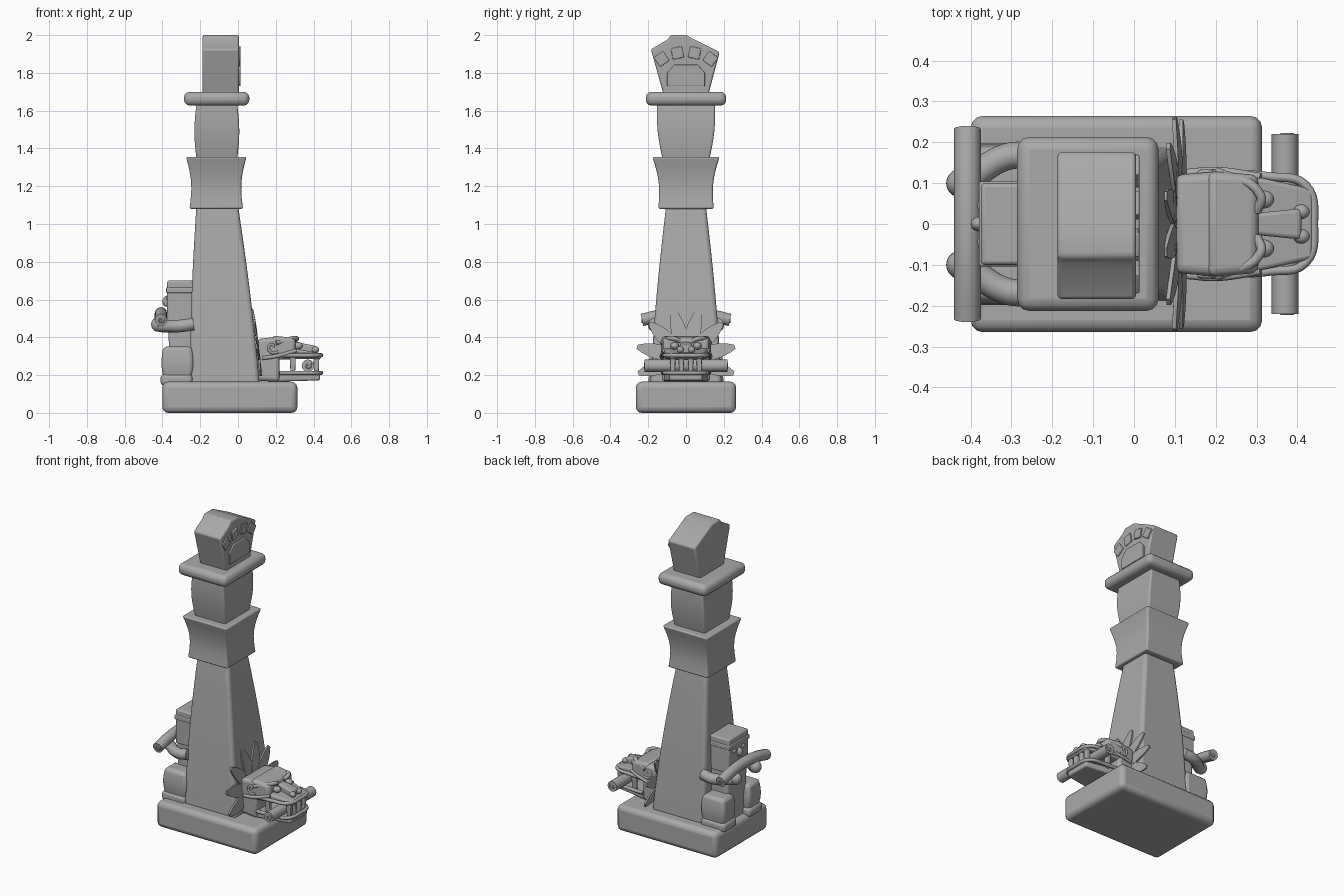
import bpy, bmesh, math
from mathutils import Vector

default_cube = bpy.data.objects.get("Cube")
if default_cube:
    bpy.data.objects.remove(default_cube, do_unlink=True)

GREY = (0.4, 0.4, 0.4, 1)
stone = bpy.data.materials.new("grey_stone")
stone.use_nodes = True
stone.diffuse_color = GREY
stone.node_tree.nodes["Principled BSDF"].inputs["Base Color"].default_value = GREY
SIDES = (("right", -1), ("left", 1))


def finish(ob, bevel=0):
    """Give an object its material, rounded edges and shading."""
    ob.data.materials.append(stone)
    bpy.ops.object.select_all(action="DESELECT")
    ob.select_set(True)
    bpy.context.view_layer.objects.active = ob
    if bevel:
        modifier = ob.modifiers.new("rounded_edges", "BEVEL")
        modifier.width = bevel
        modifier.segments = 3
        modifier.limit_method = "ANGLE"
        modifier.angle_limit = math.radians(35)
    if ob.type == "MESH":
        bpy.ops.object.shade_smooth_by_angle(angle=math.radians(40))


def skin(name, rings, bevel=0):
    """Closed solid through a list of matching point rings."""
    bm = bmesh.new()
    loops = [[bm.verts.new(point) for point in ring] for ring in rings]
    count = len(loops[0])
    for lower, upper in zip(loops, loops[1:]):
        for i in range(count):
            j = (i + 1) % count
            bm.faces.new((lower[i], lower[j], upper[j], upper[i]))
    bm.faces.new(reversed(loops[0]))
    bm.faces.new(loops[-1])
    bmesh.ops.recalc_face_normals(bm, faces=bm.faces)
    mesh = bpy.data.meshes.new(name)
    bm.to_mesh(mesh)
    bm.free()
    ob = bpy.data.objects.new(name, mesh)
    bpy.context.collection.objects.link(ob)
    finish(ob, bevel)


def block(name, start, end, first, last=None, bulge=0, bevel=0.02, along="z"):
    """Tapered block between two centres; first and last are its end half sizes."""
    start, end = Vector(start), Vector(end)
    first = Vector(first)
    last = Vector(last or first)
    side = Vector((1, 0, 0)) if along == "z" else Vector((0, 0, 1))
    across = Vector((0, 1, 0))
    steps = 8 if bulge else 1
    rings = []
    for step in range(steps + 1):
        f = step / steps
        centre = start.lerp(end, f)
        half = first.lerp(last, f)
        swell = bulge * math.sin(math.pi * f)
        a, b = side * (half.x + swell), across * (half.y + swell)
        rings.append([centre - a - b, centre + a - b, centre + a + b, centre - a + b])
    skin(name, rings, bevel)


def plate(name, profile, back, front, bevel):
    """Extrude a (y, z) profile along x."""
    skin(name, [[(x, y, z) for y, z in profile] for x in (back, front)], bevel)


def tube(name, points, radius):
    curve = bpy.data.curves.new(name, "CURVE")
    curve.dimensions = "3D"
    curve.bevel_depth = radius
    curve.use_fill_caps = True
    curve.resolution_u = 6
    spline = curve.splines.new("BEZIER")
    spline.bezier_points.add(len(points) - 1)
    for knot, point in zip(spline.bezier_points, points):
        knot.co = point
        knot.handle_left_type = knot.handle_right_type = "AUTO"
    ob = bpy.data.objects.new(name, curve)
    bpy.context.collection.objects.link(ob)
    finish(ob)


def spiral(name, centre, growth, turns):
    """Flat scroll in the x-z plane, thicker when it is larger."""
    steps = [math.pi / 4 * k for k in range(int(turns * 8))]
    tube(name, [Vector(centre) + Vector((math.cos(a), 0, math.sin(a))) * growth * a for a in steps], growth)


def ball(name, location, size):
    bpy.ops.mesh.primitive_uv_sphere_add(segments=20, ring_count=12, location=location)
    ob = bpy.context.object
    ob.name = name
    ob.scale = size
    finish(ob)


# Plinth, shaft and stacked mouldings
block("base", (-0.043, 0, 0), (-0.043, 0, 0.165), (0.357, 0.265), bevel=0.03)
block("shaft", (-0.07, 0, 0.15), (-0.11, 0, 1.1), (0.185, 0.19), (0.11, 0.105), bulge=0.008)
block("collar", (-0.115, 0, 1.08), (-0.115, 0, 1.355), (0.142, 0.147), (0.16, 0.178), bulge=-0.018, bevel=0.01)
block("neck", (-0.112, 0, 1.34), (-0.112, 0, 1.64), (0.107, 0.123), (0.107, 0.153), bulge=0.012, bevel=0.01)
block("slab", (-0.113, 0, 1.627), (-0.113, 0, 1.7), (0.173, 0.213), bevel=0.03)

# Crown block with a carved paw on its face
plate("crown", [(-0.12, 1.69), (0.12, 1.69), (0.178, 1.91), (0, 2), (-0.08, 2), (-0.1, 1.975), (-0.186, 1.925)],
      back=-0.187, front=0.005, bevel=0.01)
plate("paw_pad", [(-0.1, 1.73), (0.1, 1.73), (0.1, 1.8), (0.06, 1.845), (-0.06, 1.845), (-0.1, 1.8)],
      back=0, front=0.013, bevel=0.004)
for toe in range(4):
    lean = math.radians(36 - 24 * toe)
    middle = Vector((-0.22 * math.sin(lean), 1.72 + 0.19 * math.cos(lean)))
    right = Vector((math.cos(lean), math.sin(lean))) * 0.03
    up = Vector((-right.y, right.x))
    plate("paw_toe", [middle - right - up, middle + right - up, middle + right + up, middle - right + up],
          back=0, front=0.013, bevel=0.004)

# Feather fan behind the beast head
for side, sign in SIDES:
    for feather in range(4):
        lean = math.radians(15 + 31 * feather)
        outward = Vector((0, sign * math.sin(lean), math.cos(lean)))
        across = outward.cross(Vector((1, 0, 0)))
        edges = {-1: [], 1: []}
        for step in range(10):
            f = step / 10 + 0.05
            for edge, row in edges.items():
                point = outward * 0.28 * f + across * edge * 0.04 * math.sin(math.pi * f) ** 0.7
                point.z += 0.29
                point.x = 0.14 - point.z * 0.12 + 0.008 * math.sin(math.pi * f)
                row.append(point)
        outline = edges[-1] + edges[1][::-1]
        thickness = Vector((0.005, 0, 0))
        skin(side + "_feather", [[p - thickness for p in outline], [p + thickness for p in outline]])

# Beast head: skull, brow, snout and jaw, lofted forwards
block("beast_skull", (0.1, 0, 0.28), (0.22, 0, 0.285), (0.11, 0.12), (0.12, 0.13), along="x")
block("beast_brow", (0.18, 0, 0.345), (0.305, 0, 0.34), (0.065, 0.13), (0.055, 0.12), along="x")
block("beast_snout", (0.28, 0, 0.315), (0.44, 0, 0.3), (0.03, 0.12), (0.015, 0.085), bevel=0.01, along="x")
block("beast_nose", (0.28, 0, 0.34), (0.41, 0, 0.33), (0.04, 0.025), (0.025, 0.038), bevel=0.01, along="x")
block("beast_jaw", (0.18, 0, 0.19), (0.435, 0, 0.19), (0.025, 0.12), (0.018, 0.085), bevel=0.01, along="x")
for name, height in (("upper_lip", 0.305), ("lower_lip", 0.212)):
    half_lip = [(0.22, 0.122, height), (0.33, 0.116, height), (0.42, 0.095, height)]
    mirrored = [(x, -y, z) for x, y, z in reversed(half_lip)]
    tube(name, half_lip + [(0.44, 0, height)] + mirrored, 0.011)

for side, sign in SIDES:
    ball(side + "_beast_eye", (0.318, sign * 0.06, 0.355), (0.025, 0.022, 0.02))
    ball(side + "_nostril", (0.41, sign * 0.03, 0.335), (0.02, 0.018, 0.018))
    tube(side + "_brow_ridge", [(0.3, sign * 0.03, 0.38), (0.31, sign * 0.07, 0.395), (0.2, sign * 0.128, 0.37)], 0.012)
    tube(side + "_cheek_fold", [(0.13, sign * 0.125, 0.29), (0.2, sign * 0.13, 0.3), (0.31, sign * 0.115, 0.33)], 0.01)
    spiral(side + "_cheek_curl", (0.185, sign * 0.126, 0.35), growth=0.007, turns=1)
    for x, y in ((0.415, 0.07), (0.415, 0.025), (0.29, 0.105)):
        block(side + "_fang", (x, sign * y, 0.2), (x, sign * y, 0.3), (0.012, 0.011), (0.016, 0.015), bevel=0.005)


def roll(name, x, z, half_length, arch):
    """Rolled bundle along y, with a scroll on each end."""
    stops = [step / 2 for step in range(-2, 3)]
    tube(name, [(x, half_length * s, z - arch * s * s) for s in stops], 0.033)
    for side, sign in SIDES:
        spiral(name + "_" + side + "_scroll", (x, sign * half_length, z - arch), growth=0.003, turns=1.25)


roll("jaw_roll", x=0.37, z=0.25, half_length=0.22, arch=0)
roll("held_roll", x=-0.408, z=0.527, half_length=0.233, arch=0.035)

# Seated figure against the back of the shaft
block("figure_torso", (-0.29, 0, 0.15), (-0.3, 0, 0.5), (0.07, 0.1))
block("figure_head", (-0.3, 0, 0.48), (-0.3, 0, 0.7), (0.075, 0.1), bevel=0.01)
block("figure_headband", (-0.3, 0, 0.635), (-0.3, 0, 0.665), (0.08, 0.104), bevel=0.006)
ball("figure_nose", (-0.38, 0, 0.59), (0.02, 0.018, 0.028))
for side, sign in SIDES:
    leg_y = sign * 0.13
    ball(side + "_figure_eye", (-0.373, sign * 0.045, 0.61), (0.01, 0.022, 0.012))
    block(side + "_leg", (-0.32, leg_y, 0.18), (-0.32, leg_y, 0.352), (0.075, 0.055), bulge=0.01)
    block(side + "_foot", (-0.325, leg_y, 0.145), (-0.325, leg_y, 0.205), (0.085, 0.068))
    tube(side + "_arm", [(-0.235, sign * 0.165, 0.47), (-0.31, sign * 0.165, 0.46), (-0.415, sign * 0.1, 0.46)], 0.033)
    ball(side + "_hand", (-0.425, sign * 0.1, 0.468), (0.035, 0.035, 0.038))
